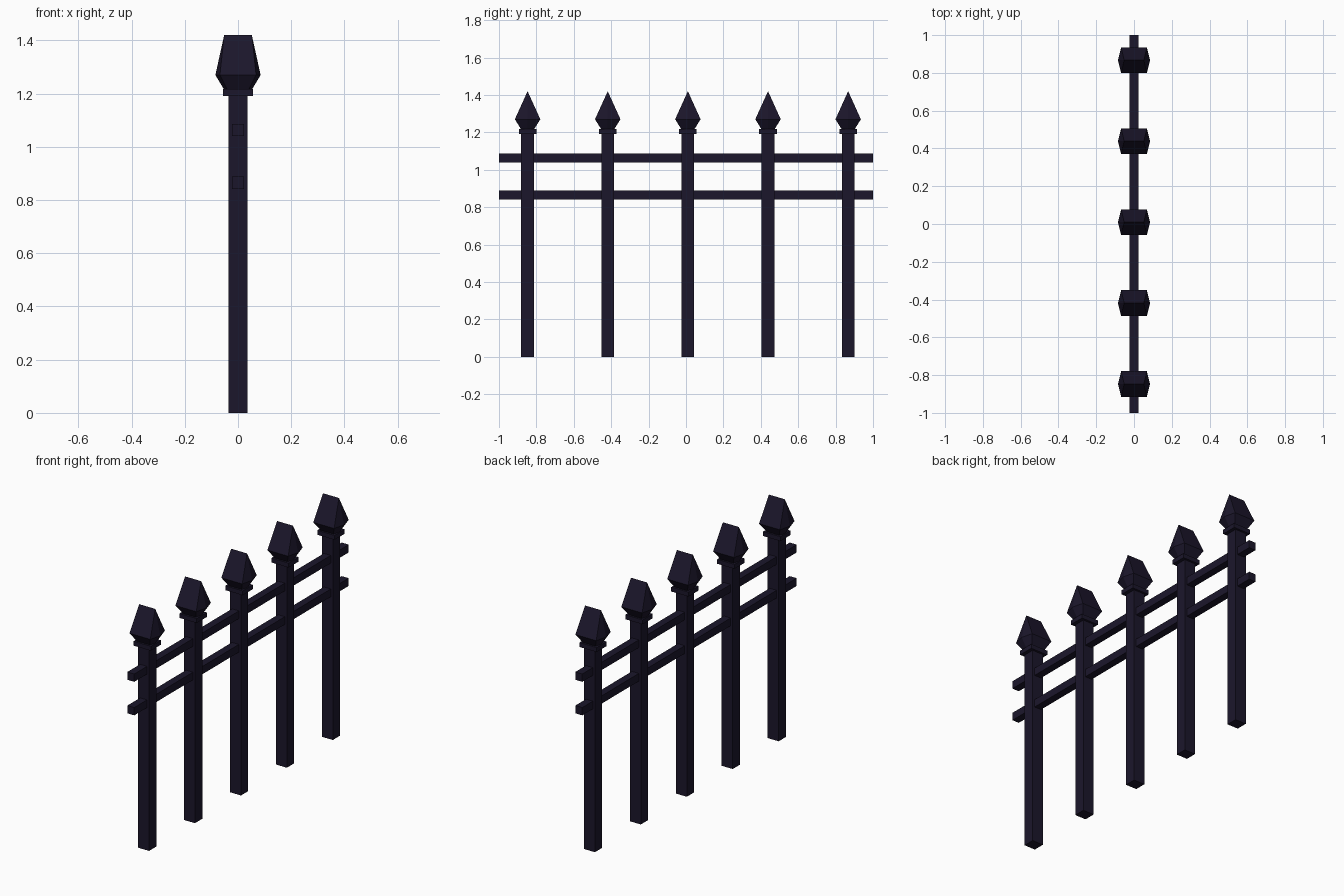
import bpy, bmesh

if "Cube" in bpy.data.objects:
    bpy.data.objects.remove(bpy.data.objects["Cube"])

iron = bpy.data.materials.new("dark_iron")
iron.diffuse_color = (0.011, 0.008, 0.024, 1)
iron.use_nodes = True
iron.node_tree.nodes["Principled BSDF"].inputs["Base Color"].default_value = iron.diffuse_color


def add_object(name, bm):
    bmesh.ops.recalc_face_normals(bm, faces=bm.faces)
    mesh = bpy.data.meshes.new(name)
    bm.to_mesh(mesh)
    bm.free()
    mesh.materials.append(iron)
    obj = bpy.data.objects.new(name, mesh)
    bpy.context.collection.objects.link(obj)
    return obj


def box(name, center, size):
    bm = bmesh.new()
    bmesh.ops.create_cube(bm, size=1)
    for v in bm.verts:
        v.co = [v.co[i] * size[i] + center[i] for i in range(3)]
    return add_object(name, bm)


def hex_ring(bm, z, side, corner_x, corner_y):
    # six-sided ring with pointed +x and -x ends
    pts = [(side, 0), (corner_x, corner_y), (-corner_x, corner_y),
           (-side, 0), (-corner_x, -corner_y), (corner_x, -corner_y)]
    return [bm.verts.new((x, y, z)) for x, y in pts]


def spearhead(name, y):
    bm = bmesh.new()
    low = hex_ring(bm, 1.215, 0.052, 0.04, 0.034)
    mid = hex_ring(bm, 1.27, 0.085, 0.068, 0.068)
    bm.faces.new(low)
    for i in range(6):
        j = (i + 1) % 6
        bm.faces.new((low[i], low[j], mid[j], mid[i]))
    # chisel tip: a short ridge along x
    a = bm.verts.new((0.052, 0, 1.42))
    b = bm.verts.new((-0.052, 0, 1.42))
    for f in ((mid[0], mid[1], a), (mid[1], mid[2], b, a), (mid[2], mid[3], b),
              (mid[3], mid[4], b), (mid[4], mid[5], a, b), (mid[5], mid[0], a)):
        bm.faces.new(f)
    obj = add_object(name, bm)
    obj.location.y = y


# five posts, each with collar and spearhead
for i in range(5):
    y = 0.01 + (i - 2) * 0.4285
    box(f"post_{i + 1}", (0, y, 0.6), (0.072, 0.068, 1.2))
    box(f"collar_{i + 1}", (0, y, 1.205), (0.113, 0.094, 0.026))
    spearhead(f"spearhead_{i + 1}", y)

# two horizontal rails
box("upper_rail", (0, 0, 1.063), (0.045, 2, 0.046))
box("lower_rail", (0, 0, 0.865), (0.045, 2, 0.046))
